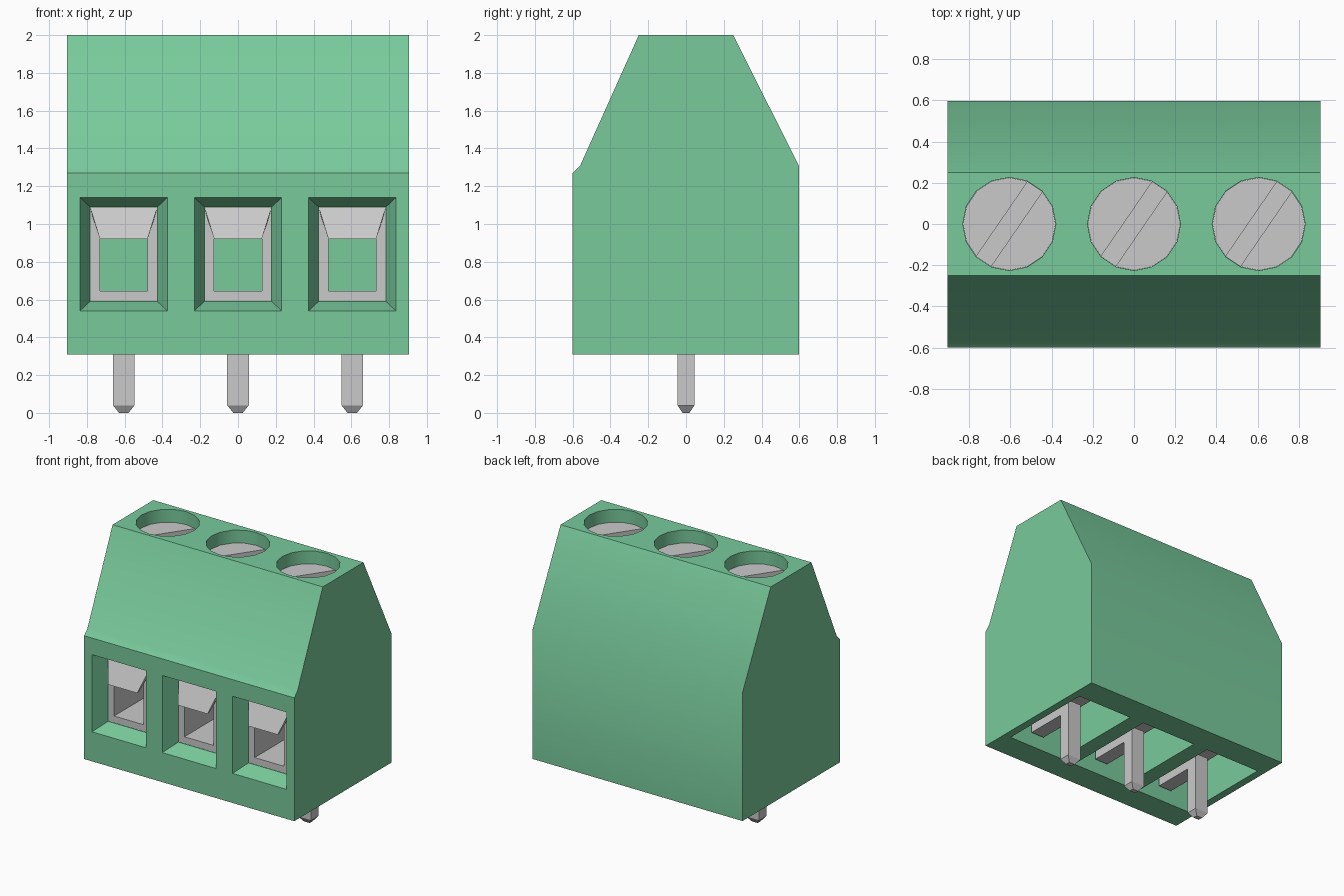
import bpy, bmesh, math
from mathutils import Matrix, Vector

if "Cube" in bpy.data.objects:
    bpy.data.objects.remove(bpy.data.objects["Cube"])


def material(name, rgb):
    m = bpy.data.materials.new(name)
    m.use_nodes = True
    m.diffuse_color = (*rgb, 1)
    m.node_tree.nodes["Principled BSDF"].inputs["Base Color"].default_value = (*rgb, 1)
    return m


GREEN = material("green plastic", (0.19, 0.59, 0.33))
METAL = material("grey metal", (0.59, 0.59, 0.59))


def finish(name, bm, mat):
    bmesh.ops.recalc_face_normals(bm, faces=bm.faces)
    mesh = bpy.data.meshes.new(name)
    bm.to_mesh(mesh)
    bm.free()
    ob = bpy.data.objects.new(name, mesh)
    bpy.context.collection.objects.link(ob)
    mesh.materials.append(mat)
    return ob


def loft(name, rings, mat, cap=True, closed=False):
    """Skin a list of equal-length point rings."""
    bm = bmesh.new()
    vs = [[bm.verts.new(p) for p in ring] for ring in rings]
    n = len(vs[0])
    pairs = list(zip(vs, vs[1:])) + ([(vs[-1], vs[0])] if closed else [])
    for a, b in pairs:
        for i in range(n):
            j = (i + 1) % n
            bm.faces.new((a[i], a[j], b[j], b[i]))
    if cap:
        bm.faces.new(vs[0])
        bm.faces.new(vs[-1])
    return finish(name, bm, mat)


def rect_xz(x, hw, z0, z1, y):
    return [(x - hw, y, z0), (x + hw, y, z0), (x + hw, y, z1), (x - hw, y, z1)]


def rect_xy(x, hw, hd, z):
    return [(x - hw, -hd, z), (x + hw, -hd, z), (x + hw, hd, z), (x - hw, hd, z)]


def cylinder(name, x, r, z0, z1, mat):
    rings = [[(x + r * math.cos(i * math.tau / 16), r * math.sin(i * math.tau / 16), z)
              for i in range(16)] for z in (z0, z1)]
    return loft(name, rings, mat)


def cut(ob, cutter):
    cutter.hide_render = True
    mod = ob.modifiers.new("cut", 'BOOLEAN')
    mod.operation = 'DIFFERENCE'
    mod.solver = 'EXACT'
    mod.object = cutter
    bpy.context.view_layer.objects.active = ob
    bpy.ops.object.modifier_apply(modifier=mod.name)
    bpy.data.objects.remove(cutter)


def smooth(ob):
    bpy.ops.object.select_all(action='DESELECT')
    ob.select_set(True)
    bpy.context.view_layer.objects.active = ob
    bpy.ops.object.shade_smooth_by_angle(angle=math.radians(30))


# Housing: side profile extruded along x
profile = [(-0.6, 0.31), (0.597, 0.31), (0.597, 1.31), (0.25, 2),
           (-0.25, 2), (-0.56, 1.31), (-0.6, 1.27)]
body = loft("housing", [[(x, y, z) for y, z in profile] for x in (-0.905, 0.905)], GREEN)

for k, x in enumerate((-0.605, 0, 0.605), 1):
    # Tapered wire entry, passage, open cavity below and screw well above
    cut(body, loft("entry_cutter", [rect_xz(x, 0.245, 0.5275, 1.1525, -0.63),
                                    rect_xz(x, 0.178, 0.59, 1.09, -0.48)], GREEN))
    cut(body, loft("passage_cutter", [rect_xz(x, 0.175, 0.593, 1.087, -0.5),
                                      rect_xz(x, 0.175, 0.593, 1.087, -0.3)], GREEN))
    cut(body, loft("cavity_cutter", [rect_xz(x, 0.24, 0.2, 1.12, -0.39),
                                     rect_xz(x, 0.24, 0.2, 1.12, 0.39)], GREEN))
    cut(body, cylinder("well_cutter", x, 0.226, 1.75, 2.1, GREEN))

    # Clamp: hollow rectangular tube
    y0, y1 = -0.479, 0.385
    loft(f"clamp_{k}", [rect_xz(x, 0.178, 0.59, 1.09, y0), rect_xz(x, 0.178, 0.59, 1.09, y1),
                        rect_xz(x, 0.126, 0.645, 1.037, y1), rect_xz(x, 0.126, 0.645, 1.037, y0)],
         METAL, cap=False, closed=True)

    # Guide flap leaning out over the opening
    loft(f"guide_flap_{k}", [
        [(x - 0.178, y0, 1.09), (x + 0.178, y0, 1.09), (x + 0.178, y0 + 0.03, 1.08), (x - 0.178, y0 + 0.03, 1.08)],
        [(x - 0.126, -0.556, 0.92), (x + 0.126, -0.556, 0.92), (x + 0.126, -0.535, 0.92), (x - 0.126, -0.535, 0.92)],
    ], METAL)

    # Slotted screw
    screw = cylinder(f"screw_{k}", x, 0.225, 1.7, 1.9, METAL)
    slot = loft("slot_cutter", [rect_xy(0, 0.4, 0.043, 1.85), rect_xy(0, 0.4, 0.043, 2.0)], METAL)
    slot.data.transform(Matrix.Translation(Vector((x, 0, 0))) @ Matrix.Rotation(math.radians(55.5), 4, 'Z'))
    cut(screw, slot)
    smooth(screw)

    # Solder pin with chamfered tip, and the arm joining it to the clamp
    loft(f"pin_{k}", [rect_xy(x, 0.025, 0.018, 0), rect_xy(x, 0.057, 0.045, 0.04),
                      rect_xy(x, 0.057, 0.045, 0.5)], METAL)
    loft(f"pin_arm_{k}", [rect_xz(x, 0.057, 0.41, 0.5, -0.37),
                          rect_xz(x, 0.057, 0.41, 0.5, -0.04)], METAL)

smooth(body)
